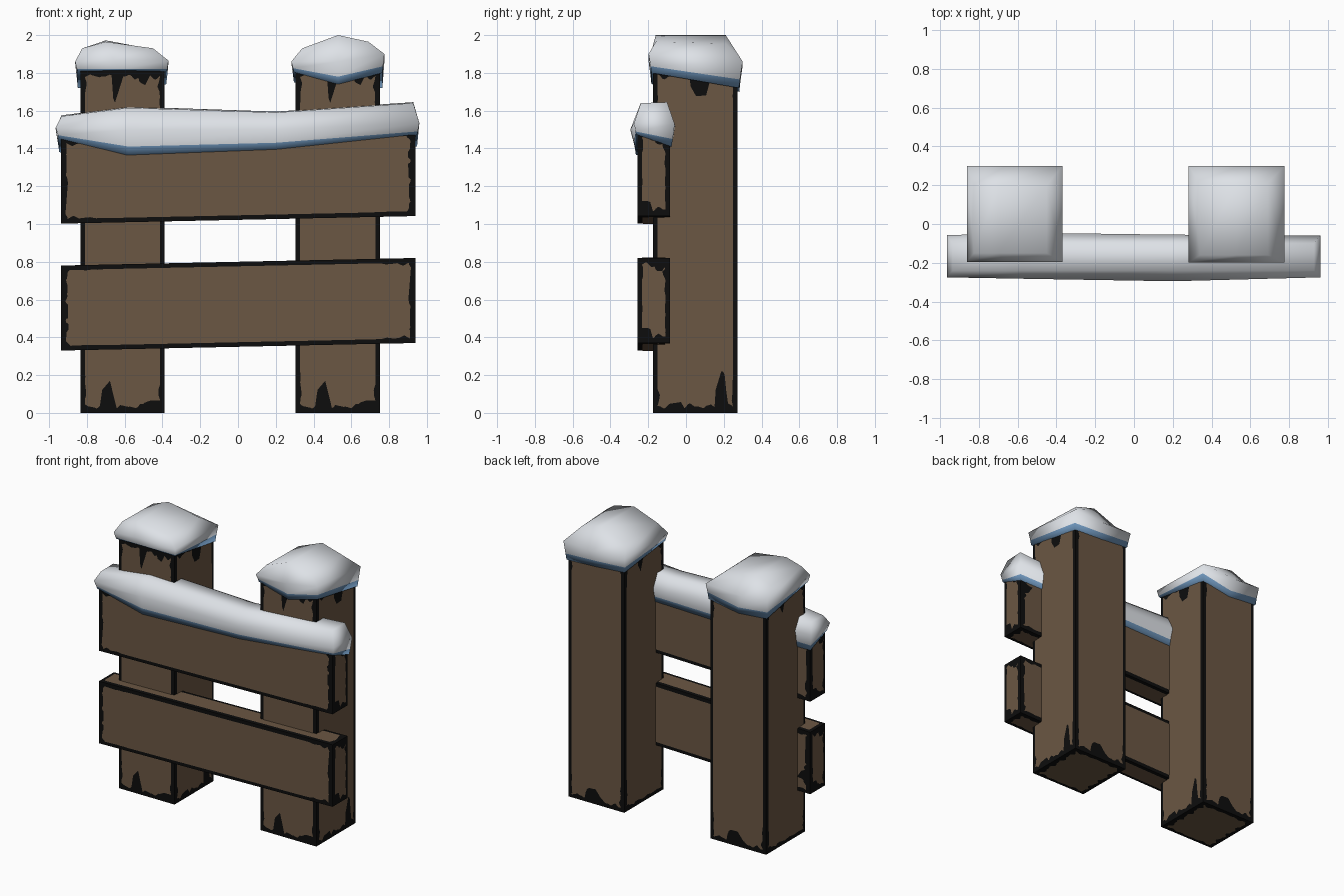
import bpy, bmesh, math
from mathutils import Vector, Matrix

if "Cube" in bpy.data.objects:
    bpy.data.objects.remove(bpy.data.objects["Cube"])


def material(name, rgb):
    m = bpy.data.materials.new(name)
    m.diffuse_color = (*rgb, 1)
    m.use_nodes = True
    m.node_tree.nodes["Principled BSDF"].inputs["Base Color"].default_value = m.diffuse_color
    return m


BROWN = material("brown_wood", (0.147, 0.095, 0.056))
BLACK = material("black_edge", (0.004, 0.004, 0.004))
SNOW = material("white_snow", (0.74, 0.77, 0.81))
BLUE = material("blue_snow_rim", (0.15, 0.29, 0.48))

AXES = {"+x": (1, 0, 0), "-x": (-1, 0, 0), "+y": (0, 1, 0),
        "-y": (0, -1, 0), "+z": (0, 0, 1), "-z": (0, 0, -1)}


def finish(name, bm, mats):
    me = bpy.data.meshes.new(name)
    bm.to_mesh(me)
    bm.free()
    for m in mats:
        me.materials.append(m)
    ob = bpy.data.objects.new(name, me)
    bpy.context.collection.objects.link(ob)
    return ob


def depth(u, notches, seed):
    """Width of the black paint at one spot of a ragged end."""
    d = 0.036 + 0.009 * math.sin(u * 62 + seed) + 0.006 * math.sin(u * 121 + 2 * seed)
    for c, w, h in notches:
        t = abs(u - c) / (w / 2)
        if t < 1:
            d = max(d, 0.03 + h * (1 - t ** 4) ** 0.5)
    return d


def ragged_outline(w, h, start, end, seed, m=0.024):
    """Brown area: straight long sides, ragged short ends with drips."""
    n = max(8, round(w / 0.01))
    us = [m + (w - 2 * m) * i / n for i in range(n + 1)]
    low = [(u, depth(u, start, seed)) for u in us]
    high = [(u, h - depth(u, end, seed + 2)) for u in us]

    def side(a, b, sign):
        pts = []
        for k in range(1, 60):
            v = a + (b - a) * k / 60
            near = max(0, 1 - min(v, h - v) / 0.22)
            pts.append((sign * near * 0.012 * (1 + math.sin(v * 70 + seed)), v))
        return pts
    right = [(w - m - d, v) for d, v in side(low[-1][1], high[-1][1], 1)]
    left = [(m + d, v) for d, v in side(low[0][1], high[0][1], 1)]
    return low + right + high[::-1] + left[::-1]


def beam(name, lo, hi, panels, slope=0.0):
    """Black box with thin brown plates laid on its faces."""
    lo, hi = Vector(lo), Vector(hi)
    bm = bmesh.new()
    size = hi - lo
    bmesh.ops.create_cube(bm, size=1, matrix=Matrix.Translation((lo + hi) / 2) @ Matrix.Diagonal((*size, 1)))
    plates = []
    for k, (ua, va, start, end) in enumerate(panels):
        U, V = Vector(AXES[ua]), Vector(AXES[va])
        N = U.cross(V)
        total = U + V - N
        origin = Vector([lo[i] if total[i] > 0 else hi[i] for i in range(3)])
        w = abs(size.dot(U))
        h = abs(size.dot(V))
        pts = ragged_outline(w, h, start, end, k * 1.7)
        f = bm.faces.new([bm.verts.new(origin + U * u + V * v + N * 0.003) for u, v in pts])
        f.material_index = 1
        plates.append(f)
    bmesh.ops.triangulate(bm, faces=plates, ngon_method='EAR_CLIP')
    for v in bm.verts:
        v.co.z += slope * v.co.x
    return finish(name, bm, [BLACK, BROWN])


# Posts
post_panels = [
    ("+x", "+z", [(0.15, 0.08, 0.14), (0.40, 0.14, 0.035)], [(0.195, 0.055, 0.145), (0.335, 0.055, 0.05)]),
    ("+y", "+z", [(0.36, 0.06, 0.19), (0.13, 0.06, 0.03)], [(0.25, 0.11, 0.11)]),
    ("-x", "+z", [(0.20, 0.13, 0.08)], [(0.09, 0.05, 0.12)]),
    ("-y", "+z", [(0.24, 0.045, 0.13)], [(0.18, 0.05, 0.10)]),
    ("+y", "+x", [], []),
]
for side, x in (("left", -0.835), ("right", 0.305)):
    beam(side + "_post", (x, -0.175, 0), (x + 0.447, 0.273, 1.815), post_panels)

# Planks (the upper one carries the same paint turned half round)
A = [(0.25, 0.06, 0.14), (0.11, 0.05, 0.05)]
B = [(0.32, 0.07, 0.14), (0.16, 0.14, 0.05)]
for name, z, u, v in (("lower_plank", 0.35, "-z", "+x"), ("upper_plank", 1.022, "+z", "-x")):
    back = "+x" if v == "-x" else "-x"
    beam(name, (-0.938, -0.257, z), (0.94, -0.085, z + 0.45), [
        (u, v, A, B),
        (u, back, A, B),
        ("-y", "+x", [], []),
        ("+y", "+x", [], []),
        ("+y", "+z", [(0.04, 0.08, 0.05)], [(0.12, 0.06, 0.04)]),
        ("-y", "+z", [(0.04, 0.08, 0.05)], [(0.12, 0.06, 0.04)]),
    ], slope=0.0213)


def snow(name, rings):
    """Stacked rings (bottom, rim, widest, top); each is a front and a back row."""
    bm = bmesh.new()
    rows = [([bm.verts.new(p) for p in f], [bm.verts.new(p) for p in b]) for f, b in rings]
    loops = [f + b[::-1] for f, b in rows]
    n = len(loops[0])
    for k in range(3):
        for i in range(n):
            j = (i + 1) % n
            q = bm.faces.new((loops[k][i], loops[k][j], loops[k + 1][j], loops[k + 1][i]))
            q.material_index = 1 if k == 0 else 0
    for (f, b), flip in ((rows[0], True), (rows[3], False)):
        for i in range(len(f) - 1):
            q = [f[i], f[i + 1], b[i + 1], b[i]]
            bm.faces.new(q[::-1] if flip else q).material_index = int(flip)
    for f in bm.faces:
        f.smooth = True
    return finish(name, bm, [SNOW, BLUE])


def row(xs, y, zs):
    ys = y if isinstance(y, (list, tuple)) else [y] * len(xs)
    return list(zip(xs, ys, zs))


# Snow caps on the posts
xs0, xs1 = (-0.848, -0.62, -0.38), (-0.853, -0.62, -0.374)
xs2, xs3 = (-0.862, -0.66, -0.368), (-0.825, -0.70, -0.45)
snow("left_post_snow", [
    (row(xs0, -0.183, (1.81, 1.815, 1.81)), row(xs0, 0.282, (1.72, 1.70, 1.74))),
    (row(xs1, -0.186, (1.82, 1.82, 1.82)), row(xs1, 0.287, (1.77, 1.745, 1.79))),
    (row(xs2, -0.195, (1.86, 1.87, 1.865)), row(xs2, 0.30, (1.85, 1.84, 1.855))),
    (row(xs3, -0.15, (1.93, 1.965, 1.93)), row(xs3, 0.20, (1.925, 1.972, 1.925))),
])
xs0, xs1 = (0.296, 0.53, 0.764), (0.291, 0.53, 0.768)
xs2, xs3 = (0.282, 0.53, 0.775), (0.34, 0.53, 0.69)
snow("right_post_snow", [
    (row(xs0, -0.183, (1.805, 1.74, 1.80)), row(xs0, 0.28, (1.75, 1.73, 1.72))),
    (row(xs1, -0.187, (1.825, 1.78, 1.835)), row(xs1, 0.286, (1.79, 1.775, 1.765))),
    (row(xs2, -0.198, (1.86, 1.86, 1.90)), row(xs2, 0.30, (1.855, 1.85, 1.86))),
    (row(xs3, -0.16, (1.93, 2.0, 1.965)), row(xs3, 0.21, (1.925, 2.0, 1.955))),
])

# Snow strip along the upper plank
xs0, xs1 = (-0.946, -0.58, 0.20, 0.948), (-0.952, -0.58, 0.20, 0.952)
xs2, xs3 = (-0.965, -0.58, 0.20, 0.96), (-0.935, -0.58, 0.20, 0.928)
snow("plank_snow", [
    (row(xs0, -0.265, (1.455, 1.365, 1.395, 1.475)), row(xs0, -0.077, (1.38, 1.38, 1.40, 1.41))),
    (row(xs1, (-0.267, -0.272, -0.275, -0.267), (1.47, 1.41, 1.43, 1.49)),
     row(xs1, -0.07, (1.42, 1.425, 1.44, 1.45))),
    (row(xs2, (-0.275, -0.282, -0.295, -0.275), (1.51, 1.50, 1.50, 1.535)),
     row(xs2, (-0.058, -0.045, -0.055, -0.06), (1.50, 1.51, 1.50, 1.53))),
    (row(xs3, -0.24, (1.57, 1.615, 1.59, 1.64)), row(xs3, -0.10, (1.575, 1.622, 1.595, 1.645))),
])
